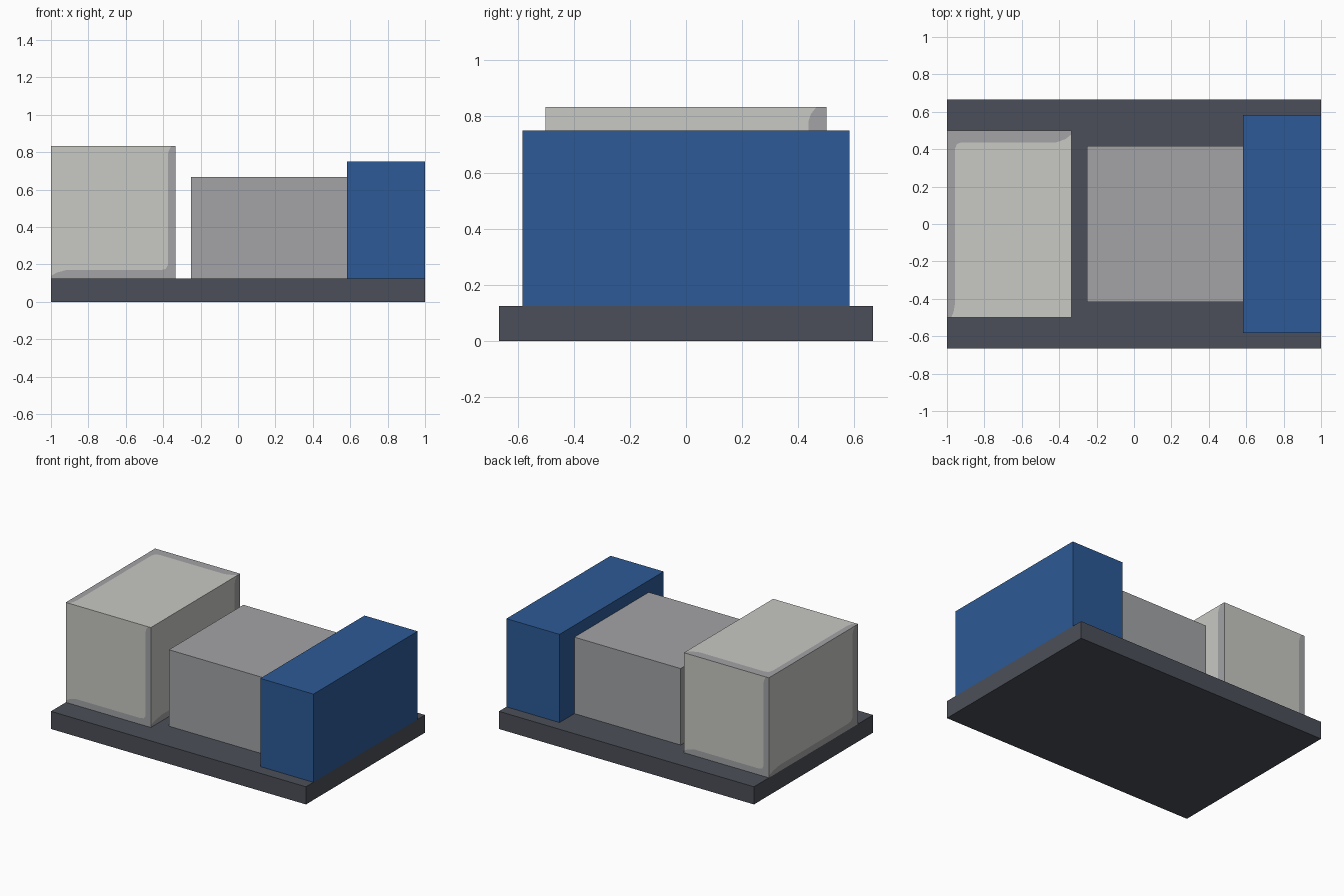
import bpy, bmesh
from mathutils import Vector

cube = bpy.data.objects.get("Cube")
if cube:
    bpy.data.objects.remove(cube, do_unlink=True)


def material(name, srgb):
    lin = [((c / 255 + 0.055) / 1.055) ** 2.4 for c in srgb] + [1.0]
    m = bpy.data.materials.new(name)
    m.diffuse_color = lin
    m.use_nodes = True
    bsdf = next(n for n in m.node_tree.nodes if n.type == 'BSDF_PRINCIPLED')
    bsdf.inputs["Base Color"].default_value = lin
    return m


charcoal = material("charcoal", (75, 79, 88))
blue = material("blue", (44, 90, 150))
grey = material("mid grey", (163, 164, 166))
pale = material("pale grey", (200, 200, 196))


def add_object(name, bm, mats):
    mesh = bpy.data.meshes.new(name)
    bm.to_mesh(mesh)
    bm.free()
    for m in mats:
        mesh.materials.append(m)
    obj = bpy.data.objects.new(name, mesh)
    bpy.context.collection.objects.link(obj)
    return obj


def box(name, lo, hi, mat):
    bm = bmesh.new()
    bmesh.ops.create_cube(bm, size=1)
    lo, hi = Vector(lo), Vector(hi)
    for v in bm.verts:
        v.co = (lo + hi) / 2 + v.co * (hi - lo)
    return add_object(name, bm, [mat])


# Boundary between the pale panel and the grey border, in face coordinates
# (u to the right, v up): along the bottom, then up the right-hand side
BORDER = [(0, 0.02), (0.05, 0.046), (0.12, 0.063), (0.88, 0.063), (0.92, 0.072),
          (0.937, 0.1), (0.937, 0.93), (0.945, 0.965), (0.965, 1)]


def bordered_box(name, lo, hi):
    """Box whose visible faces each have an L-shaped border cut into them."""
    lo, hi = Vector(lo), Vector(hi)
    centre, size = (lo + hi) / 2, hi - lo
    bm = bmesh.new()
    # (right, up) directions of each panelled face, seen from outside
    sides = [((1, 0, 0), (0, 0, 1)), ((0, 1, 0), (0, 0, 1)),
             ((-1, 0, 0), (0, 0, 1)), ((0, -1, 0), (0, 0, 1)),
             ((-1, 0, 0), (0, -1, 0))]
    for right, up in sides:
        right, up = Vector(right), Vector(up)
        out = right.cross(up)

        def vert(uv):
            d = right * (uv[0] - 0.5) + up * (uv[1] - 0.5) + out * 0.5
            return bm.verts.new(centre + d * size)

        line = [vert(p) for p in BORDER]
        panel = bm.faces.new(line + [vert((0, 1))])
        border = bm.faces.new([vert((0, 0)), vert((1, 0)), vert((1, 1))] + line[::-1])
        panel.material_index, border.material_index = 0, 1
    # Plain underside
    bm.faces.new([bm.verts.new((x, y, lo.z)) for x, y in
                  ((lo.x, lo.y), (lo.x, hi.y), (hi.x, hi.y), (hi.x, lo.y))])
    bmesh.ops.remove_doubles(bm, verts=bm.verts, dist=1e-4)
    return add_object(name, bm, [pale, grey])


# Everything sits on a grid of 1/24 unit
U = 1 / 24
box("base_plate", (-24 * U, -16 * U, 0), (24 * U, 16 * U, 3 * U), charcoal)
bordered_box("pale_end_block", (-24 * U, -12 * U, 3 * U), (-8 * U, 12 * U, 20 * U))
box("middle_block", (-6 * U, -10 * U, 3 * U), (14 * U, 10 * U, 16 * U), grey)
box("blue_end_block", (14 * U, -14 * U, 3 * U), (24 * U, 14 * U, 18 * U), blue)
